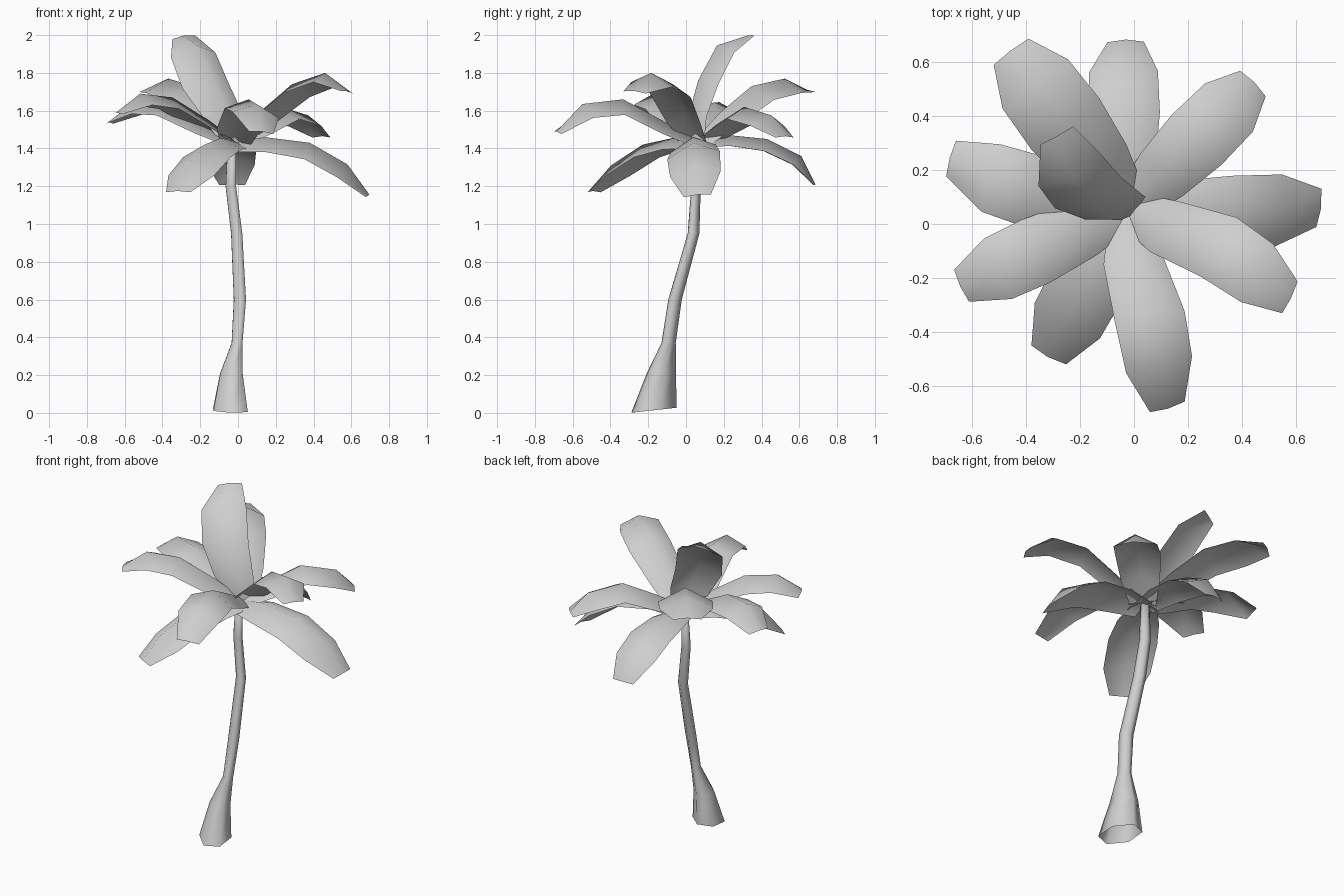
import bpy, bmesh, math
from mathutils import Vector

cube = bpy.data.objects.get("Cube")
if cube:
    bpy.data.objects.remove(cube, do_unlink=True)

grey = bpy.data.materials.new("light grey")
grey.use_nodes = True
grey.diffuse_color = (0.62, 0.62, 0.62, 1)
grey.node_tree.nodes["Principled BSDF"].inputs["Base Color"].default_value = (0.62, 0.62, 0.62, 1)


def finish(bm, name):
    for f in bm.faces:
        f.smooth = True
    mesh = bpy.data.meshes.new(name)
    bm.to_mesh(mesh)
    bm.free()
    mesh.materials.append(grey)
    obj = bpy.data.objects.new(name, mesh)
    bpy.context.collection.objects.link(obj)


def build_trunk(rings, sides=6, skew=0.28):
    """Loft skewed rings of (x, y, z, x radius, y radius, tilt), open at the foot."""
    bm = bmesh.new()
    loops = []
    for x, y, z, rx, ry, tilt in rings:
        loop = []
        for i in range(sides):
            a = math.tau * (i + 0.25) / sides
            dy = ry * math.sin(a)
            loop.append(bm.verts.new((x + rx * math.cos(a + skew), y + dy, z + tilt * dy)))
        loops.append(loop)
    for low, high in zip(loops, loops[1:]):
        for i in range(sides):
            j = (i + 1) % sides
            bm.faces.new((low[i], low[j], high[j], high[i]))
    bm.faces.new(loops[-1])
    finish(bm, "trunk")


HALF_WIDTHS = (0.075, 0.115, 0.135, 0.13, 0.069)
FOLDS = (0.5, 0.5, 0.5, 0.5, 0.15)
CROWN = Vector((-0.02, 0.06, 0))


def build_frond(name, azimuth, path, scale=1.0, roll=0):
    """Arched leaf blade: a midrib path of (reach, sway, height) with edges folded down."""
    a = math.radians(azimuth)
    out = Vector((math.cos(a), math.sin(a), 0))
    side = Vector((-out.y, out.x, 0))
    mid = [CROWN + out * r + side * s + Vector((0, 0, z)) for r, s, z in path]
    bm = bmesh.new()
    rows = []
    for i, p in enumerate(mid):
        along = mid[min(i + 1, len(mid) - 1)] - mid[max(i - 1, 0)]
        along -= side * along.dot(side)
        normal = along.normalized().cross(side)
        w = HALF_WIDTHS[i] * scale
        drop = normal * w * FOLDS[i]
        across = (side + normal * math.tan(math.radians(roll))) * w
        rows.append([bm.verts.new(q) for q in (p - across - drop, p, p + across - drop)])
    # Upper side of the blade faces outward
    for near, far in zip(rows, rows[1:]):
        for k in range(2):
            bm.faces.new((near[k], far[k], far[k + 1], near[k + 1]))
    finish(bm, name)


# Leaning trunk with a flared foot
build_trunk([
    (-0.04, -0.17, 0.014, 0.105, 0.124, 0.11),
    (-0.035, -0.13, 0.21, 0.068, 0.08, 0),
    (-0.005, -0.092, 0.37, 0.033, 0.039, 0),
    (0.01, -0.058, 0.60, 0.037, 0.037, 0),
    (-0.007, 0.04, 0.95, 0.034, 0.032, 0),
    (-0.038, 0.053, 1.20, 0.032, 0.026, 0),
    (-0.033, 0.06, 1.43, 0.024, 0.022, 0),
])

# Fronds: azimuth in degrees, midrib from crown to tip, width scale, roll
build_frond("back_left_frond", 127, [
    (-0.01, 0, 1.45), (0.15, 0, 1.59), (0.36, 0, 1.73), (0.58, 0, 1.77), (0.73, 0, 1.71)], 1.17)
build_frond("back_frond", 91, [
    (-0.01, 0, 1.44), (0.17, 0.01, 1.47), (0.37, 0.01, 1.45), (0.55, 0.01, 1.36), (0.625, 0, 1.21)], 0.98)
build_frond("back_right_frond", 45, [
    (-0.01, 0, 1.44), (0.15, 0, 1.53), (0.35, 0, 1.62), (0.555, 0, 1.575), (0.66, 0, 1.465)], 0.97)
build_frond("side_low_frond", 0, [
    (-0.01, 0, 1.43), (0.16, -0.02, 1.46), (0.4, -0.02, 1.43), (0.6, -0.01, 1.315), (0.715, 0, 1.155)], 1.03, 9)
build_frond("side_high_frond", -29, [
    (-0.01, 0, 1.45), (0.12, 0.005, 1.57), (0.33, 0.035, 1.74), (0.54, 0.02, 1.80), (0.69, 0, 1.705)], 0.95, -6)
build_frond("front_frond", -79, [
    (-0.01, 0, 1.44), (0.17, -0.02, 1.54), (0.4, 0, 1.66), (0.62, 0, 1.635), (0.76, 0, 1.49)], 0.97, -8)
build_frond("front_low_frond", -118.5, [
    (-0.01, 0, 1.44), (0.15, 0, 1.455), (0.33, 0, 1.42), (0.52, 0, 1.31), (0.63, 0, 1.175)], 1.06)
build_frond("side_front_frond", 205, [
    (-0.01, 0, 1.44), (0.15, 0, 1.55), (0.36, 0, 1.67), (0.55, 0, 1.69), (0.69, 0, 1.59)], 0.95)
build_frond("side_back_frond", 164.5, [
    (-0.01, 0, 1.44), (0.15, 0.02, 1.53), (0.36, 0.035, 1.64), (0.54, 0.03, 1.645), (0.69, 0, 1.54)])
build_frond("upright_frond", 121, [
    (-0.03, 0, 1.43), (-0.025, 0.045, 1.58), (0.065, 0.1, 1.76), (0.19, 0.115, 1.945), (0.365, 0.09, 1.998)],
    1.0, -8)
